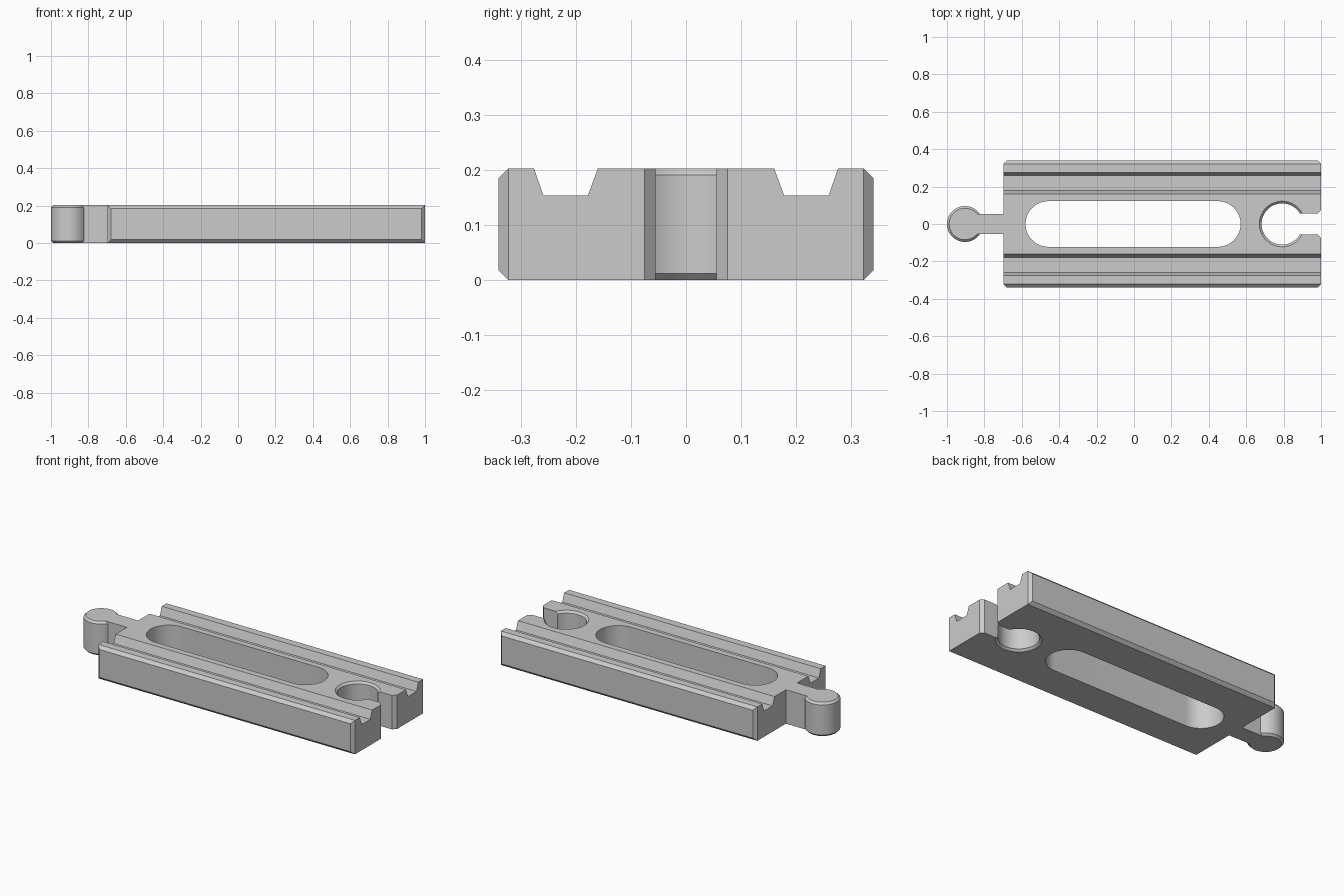
import bpy, bmesh, math

if "Cube" in bpy.data.objects:
    bpy.data.objects.remove(bpy.data.objects["Cube"], do_unlink=True)

HEIGHT, HALF_WIDTH = 0.203, 0.34
LEFT_END, RIGHT_END = -0.698, 1.0
EDGE, RIM = 0.018, 0.012          # chamfers of the body and of the round parts
LOW, HIGH = -0.1, HEIGHT + 0.1    # vertical reach of the cutters

grey = bpy.data.materials.new("plain grey")
grey.use_nodes = True
grey.diffuse_color = (0.6, 0.6, 0.6, 1)
grey.node_tree.nodes["Principled BSDF"].inputs["Base Color"].default_value = (0.6, 0.6, 0.6, 1)


def loft(name, rings):
    """Closed solid through a list of equal-length point rings."""
    bm = bmesh.new()
    loops = [[bm.verts.new(p) for p in ring] for ring in rings]
    for a, b in zip(loops, loops[1:]):
        for i in range(len(a)):
            j = (i + 1) % len(a)
            bm.faces.new((a[i], a[j], b[j], b[i]))
    bm.faces.new(loops[0])
    bm.faces.new(loops[-1])
    bmesh.ops.recalc_face_normals(bm, faces=bm.faces)
    mesh = bpy.data.meshes.new(name)
    bm.to_mesh(mesh)
    bm.free()
    mesh.materials.append(grey)
    obj = bpy.data.objects.new(name, mesh)
    bpy.context.collection.objects.link(obj)
    return obj


def upright(name, outline, z0, z1):
    return loft(name, [[(x, y, z) for x, y in outline] for z in (z0, z1)])


def arc(cx, r, start, end, steps):
    angles = [math.radians(start + (end - start) * i / steps) for i in range(steps + 1)]
    return [(cx + r * math.cos(a), r * math.sin(a)) for a in angles]


def lathe(name, cx, profile, steps=72):
    return loft(name, [[(x, y, z) for x, y in arc(cx, r, 0, 360, steps)[:-1]]
                       for r, z in profile])


# Grooved cross-section, mirrored and swept along the length
half = [(0.16, HEIGHT), (0.178, 0.154), (0.259, 0.154), (0.276, HEIGHT),
        (HALF_WIDTH - EDGE, HEIGHT), (HALF_WIDTH, HEIGHT - EDGE),
        (HALF_WIDTH, EDGE), (HALF_WIDTH - EDGE, 0)]
section = half + [(-y, z) for y, z in reversed(half)]
track = loft("track_piece", [[(x, y, z) for y, z in section] for x in (LEFT_END, RIGHT_END)])


def combine(tool, operation):
    mod = track.modifiers.new(operation, 'BOOLEAN')
    mod.operation, mod.solver, mod.object = operation, 'EXACT', tool
    bpy.context.view_layer.objects.active = track
    bpy.ops.object.modifier_apply(modifier=mod.name)
    bpy.data.objects.remove(tool, do_unlink=True)


# Chamfered vertical corners
for end, sx in ((LEFT_END, -1), (RIGHT_END, 1)):
    for sy in (-1, 1):
        corner = [(end + sx * a * EDGE, sy * (HALF_WIDTH + b * EDGE))
                  for a, b in ((-2, 1), (1, -2), (1, 1))]
        combine(upright("corner_cutter", corner, LOW, HIGH), 'DIFFERENCE')

# Long rounded slot through the middle
slot = arc(0.448, 0.122, -90, 90, 36) + arc(-0.458, 0.122, 90, 270, 36)
combine(upright("slot_cutter", slot, LOW, HIGH), 'DIFFERENCE')

# Socket hole with flared rims, and its mouth at the end
R = 0.11
combine(lathe("socket_cutter", 0.792, [
    (R + 2 * RIM, -RIM), (R, RIM), (R, HEIGHT - RIM), (R + 2 * RIM, HEIGHT + RIM)]), 'DIFFERENCE')
mouth = [(0.8, 0.055), (0.98, 0.055), (1.02, 0.095)]
mouth += [(x, -y) for x, y in reversed(mouth)]
combine(upright("mouth_cutter", mouth, LOW, HIGH), 'DIFFERENCE')

# Connecting neck and round peg
neck = [(-0.9, -0.053), (-0.65, -0.053), (-0.65, 0.053), (-0.9, 0.053)]
combine(upright("neck", neck, 0, HEIGHT), 'UNION')
P = 0.096
combine(lathe("peg", -1 + P, [
    (P - RIM, 0), (P, RIM), (P, HEIGHT - RIM), (P - RIM, HEIGHT)]), 'UNION')

# Smooth round walls, crisp edges
for obj in bpy.context.selected_objects:
    obj.select_set(False)
track.select_set(True)
bpy.context.view_layer.objects.active = track
bpy.ops.object.shade_smooth_by_angle(angle=math.radians(30))
